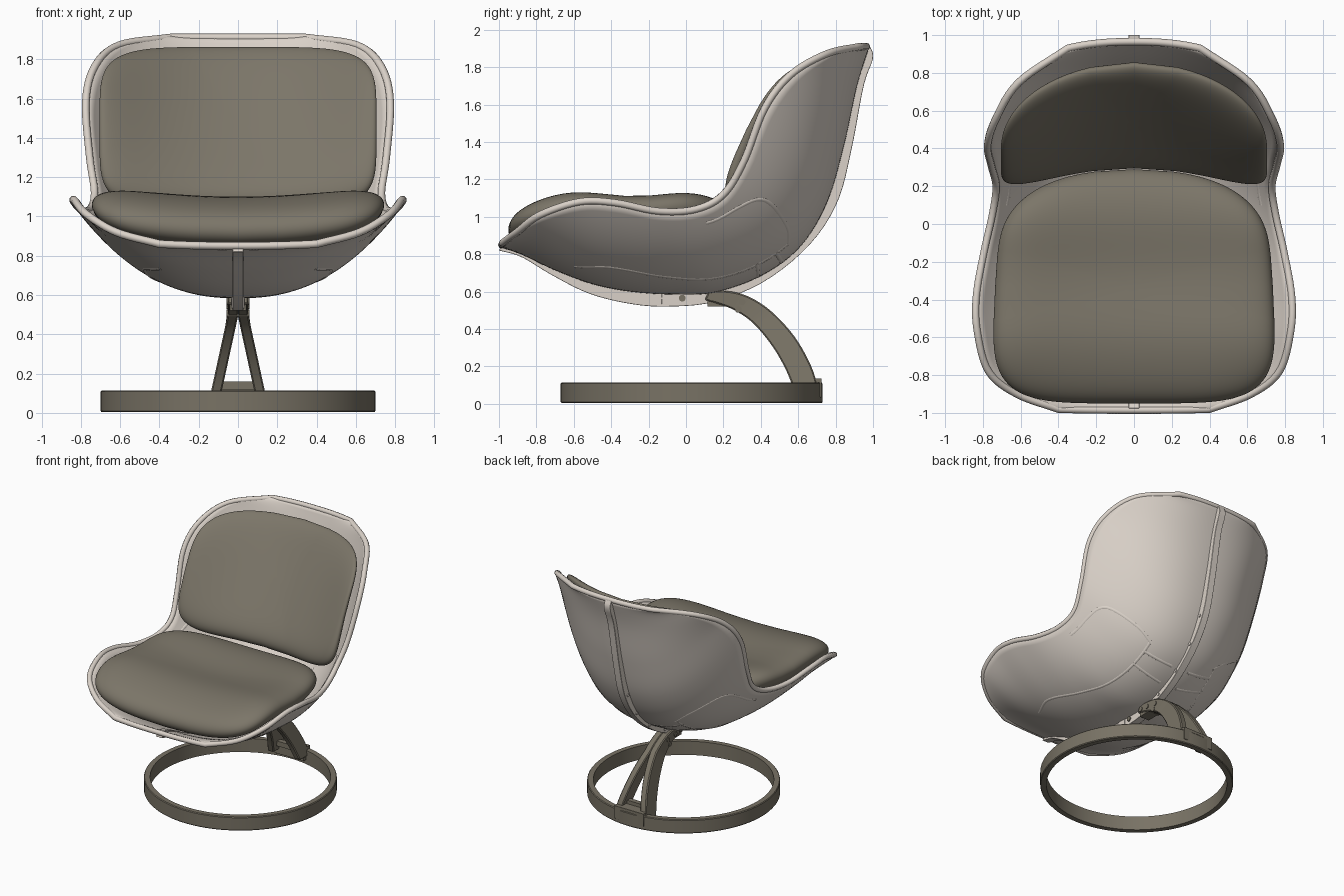
import bpy, bmesh
from math import sin, cos, pi, radians, copysign
from mathutils import Vector

if "Cube" in bpy.data.objects:
    bpy.data.objects.remove(bpy.data.objects["Cube"])


def material(name, rgb):
    m = bpy.data.materials.new(name)
    m.use_nodes = True
    m.diffuse_color = (*rgb, 1)
    m.node_tree.nodes["Principled BSDF"].inputs["Base Color"].default_value = (*rgb, 1)
    return m


CREAM = material("cream shell", (0.70, 0.64, 0.58))
FABRIC = material("taupe fabric", (0.20, 0.18, 0.14))
METAL = material("taupe metal", (0.19, 0.17, 0.13))


def finish(ob, mat, angle=35):
    ob.data.materials.append(mat)
    bpy.ops.object.select_all(action='DESELECT')
    ob.select_set(True)
    bpy.context.view_layer.objects.active = ob
    if ob.type == 'CURVE':
        bpy.ops.object.convert(target='MESH')
    bpy.ops.object.shade_smooth_by_angle(angle=radians(angle))
    return ob


def mesh(name, verts, faces, mat, angle=35):
    me = bpy.data.meshes.new(name)
    me.from_pydata([tuple(v) for v in verts], [], faces)
    bm = bmesh.new()
    bm.from_mesh(me)
    bmesh.ops.remove_doubles(bm, verts=bm.verts, dist=1e-5)
    bmesh.ops.recalc_face_normals(bm, faces=bm.faces)
    bm.to_mesh(me)
    bm.free()
    ob = bpy.data.objects.new(name, me)
    bpy.context.collection.objects.link(ob)
    return finish(ob, mat, angle)


def tube(name, pts, radius, mat, closed=False):
    cu = bpy.data.curves.new(name, 'CURVE')
    cu.dimensions = '3D'
    cu.bevel_depth = radius
    cu.bevel_resolution = 2
    cu.use_fill_caps = True
    sp = cu.splines.new('POLY')
    sp.points.add(len(pts) - 1)
    for p, co in zip(sp.points, pts):
        p.co = (*co, 1)
    sp.use_cyclic_u = closed
    ob = bpy.data.objects.new(name, cu)
    bpy.context.collection.objects.link(ob)
    return finish(ob, mat, 60)


def spline(keys, t):
    """Smooth curve through the keys, t counted in keys."""
    n = len(keys) - 1
    i = min(max(int(t), 0), n - 1)
    f = t - i
    b, c = Vector(keys[i]), Vector(keys[i + 1])
    a = Vector(keys[i - 1]) if i > 0 else 2 * b - c
    d = Vector(keys[i + 2]) if i + 2 <= n else 2 * c - b
    return 0.5 * (2 * b + (c - a) * f + (2 * a - 5 * b + 4 * c - d) * f ** 2
                  + (3 * b - a - 3 * c + d) * f ** 3)


def sample(keys, count):
    return [spline(keys, (len(keys) - 1) * i / count) for i in range(count + 1)]


# Shell guides, front lip to back top: rim (x, y, z), keel and ridge (y, z)
RIM = [(.40, -.98, .86), (.62, -.90, .92), (.77, -.78, 1.01), (.83, -.57, 1.08),
       (.835, -.38, 1.075), (.795, -.15, 1.03), (.75, .05, 1.04), (.73, .2, 1.12),
       (.755, .31, 1.3), (.775, .42, 1.58), (.73, .56, 1.76), (.61, .75, 1.87), (.35, .93, 1.91)]
KEEL = [(-.985, .85), (-.87, .81), (-.7, .73), (-.5, .655), (-.3, .615), (-.08, .60), (.15, .61),
        (.4, .70), (.6, .85), (.74, 1.08), (.83, 1.38), (.9, 1.7), (.965, 1.91)]
RIDGE = [(-1, .82), (-.88, .785), (-.72, .69), (-.52, .59), (-.3, .535), (-.1, .52), (.15, .545),
         (.42, .655), (.66, .85), (.81, 1.08), (.885, 1.36), (.95, 1.7), (1, 1.85), (.98, 1.92)]
LAST = len(RIM) - 1


def shell_point(t, v):
    r, k = spline(RIM, t), spline(KEEL, t)
    w = abs(v) ** 2.4
    return Vector((r.x * v, k.x + (r.y - k.x) * w, k.y + (r.z - k.y) * w))


# Bucket shell
NT, NV = 72, 48
grid = [[shell_point(LAST * i / NT, 2 * j / NV - 1) for j in range(NV + 1)] for i in range(NT + 1)]
W = NV + 1
shell = mesh("bucket_shell", [p for row in grid for p in row],
             [(i * W + j, i * W + j + 1, (i + 1) * W + j + 1, (i + 1) * W + j)
              for i in range(NT) for j in range(NV)], CREAM, 50)
solid = shell.modifiers.new("thickness", 'SOLIDIFY')
solid.thickness = 0.03
solid.offset = 0

# Rolled rim around the shell edge
edge = grid[0] + [r[-1] for r in grid[1:]] + grid[-1][-2::-1] + [r[0] for r in grid[-2:0:-1]]
tube("shell_rim", edge, 0.02, CREAM, True)

# Raised panel seams on both sides
SEAMS = [[(6.2, .92), (7.2, .9), (7.9, .8), (8, .55), (7.8, .38)],
         [(2.6, .48), (3.6, .56), (5, .52), (6.5, .45), (7.8, .4)],
         [(6.9, .1), (7, .44)], [(7.5, .1), (7.5, .42)]]
for side, label in ((1, "left"), (-1, "right")):
    for n, keys in enumerate(SEAMS):
        path = [shell_point(p.x, side * p.y) for p in sample([Vector(k) for k in keys], 24)]
        tube(f"{label}_panel_seam_{n + 1}", path, 0.019, CREAM)


def plate(name, a, b, half, mat, shift=lambda z: 0):
    """Strip between two (y, z) lines, given a width along x."""
    n = len(a)
    verts = [(shift(p.y) + s * half, p.x, p.y) for s in (-1, 1) for line in (a, b) for p in line]
    faces = []
    for i in range(n - 1):
        quad = (i, i + 1, 3 * n + i + 1, 3 * n + i)
        faces += [(i, i + 1, n + i + 1, n + i), (2 * n + i, 2 * n + i + 1, 3 * n + i + 1, 3 * n + i),
                  (i, i + 1, 2 * n + i + 1, 2 * n + i), (n + i, n + i + 1, quad[2], quad[3])]
    for i in (0, n - 1):
        faces.append((i, n + i, 3 * n + i, 2 * n + i))
    ob = mesh(name, verts, faces, mat)
    bev = ob.modifiers.new("soft edges", 'BEVEL')
    bev.width = 0.007
    bev.limit_method = 'ANGLE'
    bev.angle_limit = radians(50)
    return ob


# Central spine, just breaking through the inside of the shell
ridge, keel = sample(RIDGE, 60), sample(KEEL, 60)
plate("shell_spine", ridge, [k + (k - r).normalized() * 0.022 for k, r in zip(keel, ridge)], 0.028, CREAM)


def cushion(name, middle, normal, depth, power, mat):
    """Pillow around a bent middle surface; a and b run from -1 to 1."""
    rings, seg = 26, 96
    verts, faces = [], []
    for sign in (1, -1):
        for i in range(rings + 1):
            r = sin(pi / 2 * i / rings)
            for j in range(seg):
                c, s = cos(2 * pi * j / seg), sin(2 * pi * j / seg)
                a = r * copysign(abs(c) ** (2 / power), c)
                b = r * copysign(abs(s) ** (2 / power), s)
                verts.append(middle(a, b) + normal * sign * depth(b) * max(0, 1 - r ** 7) ** 0.5)
    size = (rings + 1) * seg
    for base in (0, size):
        for i in range(rings):
            for j in range(seg):
                k, m = base + i * seg + j, base + i * seg + (j + 1) % seg
                faces.append((k, m, m + seg, k + seg) if i else (k + seg, m + seg, base))
    # the first ring is one point on each side
    for base in (0, size):
        for j in range(seg):
            verts[base + j] = verts[base]
    return mesh(name, verts, faces, mat, 80)


def seat_middle(a, b):
    y = -0.33 + 0.62 * b - 0.14 * a * a * max(0, b)
    z = 0.98 + 0.07 * a * a - 0.04 * max(0, -b) ** 3 + 0.012 * cos((y + 0.6) * 2 * pi / 0.65)
    return Vector((a * (0.735 - 0.03 * b), y, z))


def back_middle(a, b):
    s = (b + 1) / 2
    centre = 0.28 + 0.52 * s
    side = 0.13 + 0.30 * s + 0.13 * s ** 4
    return Vector((a * 0.705, centre + (side - centre) * a * a + 0.045, 1.04 + 0.82 * s))


cushion("seat_cushion", seat_middle, Vector((0, 0, 1)), lambda b: 0.11, 4.5, FABRIC)
cushion("back_cushion", back_middle, Vector((0, -.86, .5)), lambda b: 0.07 - 0.02 * b, 5, FABRIC)

# Floor ring
N = 96
section = [(.655, .004), (.695, .004), (.70, .01), (.70, .108), (.695, .114), (.655, .114)]
M = len(section)
mesh("floor_ring", [(r * cos(2 * pi * i / N), .03 + r * sin(2 * pi * i / N), z)
                    for i in range(N) for r, z in section],
     [(i * M + j, i * M + (j + 1) % M, (i + 1) % N * M + (j + 1) % M, (i + 1) % N * M + j)
      for i in range(N) for j in range(M)], METAL)

# Pair of curved legs splaying toward the ring
upper = sample([(.12, .60), (.2, .605), (.32, .58), (.45, .50), (.58, .36), (.67, .2), (.71, .07)], 30)
lower = sample([(.1, .555), (.17, .535), (.26, .50), (.36, .43), (.46, .31), (.53, .19), (.58, .07)], 30)
for side, label in ((1, "left"), (-1, "right")):
    plate(f"{label}_leg", upper, lower, 0.027, METAL,
          lambda z, s=side: s * (0.025 + 0.085 * max(0, 0.5 - z) / 0.39))


def box(name, centre, size, mat):
    bpy.ops.mesh.primitive_cube_add(size=1, location=centre)
    ob = bpy.context.object
    ob.name = name
    ob.scale = size
    ob.modifiers.new("soft edges", 'BEVEL').width = 0.006
    return finish(ob, mat)


box("leg_crossbar", (0, .62, .14), (.2, .04, .04), METAL)
box("ring_bracket", (0, .685, .085), (.26, .08, .1), METAL)
box("leg_hub", (0, .2, .55), (.085, .17, .06), METAL)
box("spine_clamp", (0, -.10, .565), (.066, .06, .065), CREAM)


def bolt(name, y, z, half, radius, mat):
    bpy.ops.mesh.primitive_cylinder_add(vertices=16, radius=radius, depth=2 * half,
                                        location=(0, y, z), rotation=(0, pi / 2, 0))
    ob = bpy.context.object
    ob.name = name
    finish(ob, mat)


# Bolts through the hub and rivets through the spine
for n, (y, z) in enumerate([(.14, .567), (.21, .56), (.3, .545), (.28, .505)]):
    bolt(f"hub_bolt_{n + 1}", y, z, 0.058, 0.018, METAL)
bolt("spine_bolt", -.02, .565, 0.036, 0.018, METAL)
for n, t in enumerate((6.6, 7.4, 8.2, 9)):
    p = (spline(RIDGE, t) + spline(KEEL, t)) / 2
    bolt(f"spine_rivet_{n + 1}", p.x, p.y, 0.034, 0.012, CREAM)
